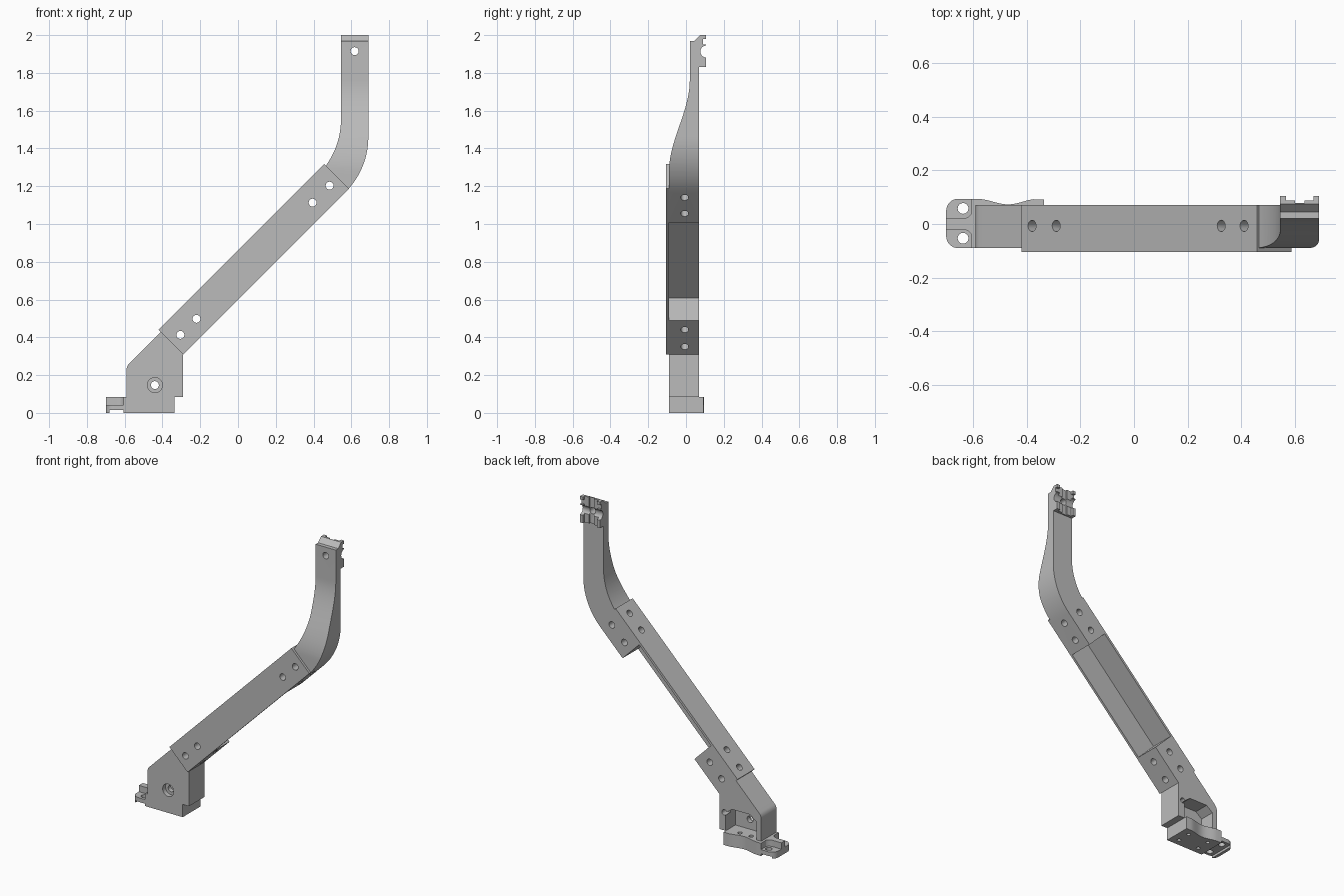
import bpy, bmesh, math
from mathutils import Vector

old = bpy.data.objects.get("Cube")
if old:
    bpy.data.objects.remove(old)

grey = bpy.data.materials.new("light_grey")
grey.use_nodes = True
GREY = (0.5, 0.5, 0.5, 1)
grey.diffuse_color = GREY
grey.node_tree.nodes["Principled BSDF"].inputs["Base Color"].default_value = GREY


def prism(name, pts, axis, lo, hi):
    """Extrude a 2D outline along an axis: x -> (y, z), y -> (x, z), z -> (x, y)."""
    place = {"x": lambda u, v, w: (w, u, v),
             "y": lambda u, v, w: (u, w, v),
             "z": lambda u, v, w: (u, v, w)}[axis]
    bm = bmesh.new()
    face = bm.faces.new([bm.verts.new(place(u, v, lo)) for u, v in pts])
    new = bmesh.ops.extrude_face_region(bm, geom=[face])["geom"]
    move = Vector(place(0, 0, hi - lo))
    bmesh.ops.translate(bm, vec=move, verts=[g for g in new if isinstance(g, bmesh.types.BMVert)])
    bmesh.ops.recalc_face_normals(bm, faces=bm.faces)
    mesh = bpy.data.meshes.new(name)
    bm.to_mesh(mesh)
    bm.free()
    mesh.materials.append(grey)
    obj = bpy.data.objects.new(name, mesh)
    bpy.context.collection.objects.link(obj)
    return obj


def box(name, x, y, z):
    return prism(name, [(x[0], y[0]), (x[1], y[0]), (x[1], y[1]), (x[0], y[1])], "z", *z)


def rod(centre, direction, r, length):
    """Round cutter centred on a point."""
    bpy.ops.mesh.primitive_cylinder_add(vertices=32, radius=r, depth=length, location=centre)
    obj = bpy.context.object
    obj.rotation_euler = Vector(direction).to_track_quat("Z", "Y").to_euler()
    return obj


def combine(obj, other, operation="DIFFERENCE"):
    """Apply a boolean and discard the helper."""
    other.hide_render = True
    bpy.context.view_layer.update()
    mod = obj.modifiers.new("boolean", "BOOLEAN")
    mod.operation, mod.object, mod.solver = operation, other, "EXACT"
    bpy.context.view_layer.objects.active = obj
    bpy.ops.object.modifier_apply(modifier=mod.name)
    bpy.data.objects.remove(other)


def arc(cx, cy, r, a0, a1, n=14):
    return [(cx + r * math.cos(math.radians(a0 + (a1 - a0) * i / n)),
             cy + r * math.sin(math.radians(a0 + (a1 - a0) * i / n))) for i in range(n + 1)]


FRONT, INNER, BACK = -0.105, -0.09, 0.07
UPPER, LOWER, SKIN = 0.86, 0.60, 0.022     # z - x along the two edges of the sloping arm


def along(s, line):
    """Point on the sloping line z - x = line, where x + z = s."""
    return ((s - line) / 2, (s + line) / 2)


# Sloping angle section: front plate and upper plate
S0, S1, GRIP = 0.02, 1.775, 0.36
arm = prism("angle_bar", [along(S0, LOWER), along(S1, LOWER), along(S1, UPPER), along(S0, UPPER)],
            "y", FRONT, BACK)
combine(arm, prism("hollow", [along(S0 - 1, LOWER - 1), along(S1 + 1, LOWER - 1),
                              along(S1 + 1, UPPER - SKIN), along(S0 - 1, UPPER - SKIN)],
                   "y", INNER, BACK + 1))

# Lower connector: upright block with a tongue inside the bar
TOP = UPPER - SKIN
lower = prism("lower_connector",
              [(-0.59, 0.083), (-0.29, 0.083), along(S0, LOWER), along(S0 + GRIP, LOWER),
               along(S0 + GRIP, TOP), along(-0.27, TOP)] + arc(-0.54, 0.227, 0.05, 135, 180, 6),
              "y", INNER, BACK)
combine(lower, prism("pocket", [(-0.555, 0), (-0.335, 0), (-0.335, 0.2), (-0.38, 0.235),
                                (-0.51, 0.235), (-0.555, 0.2)], "y", -0.03, 0.2))
combine(lower, rod((-0.44, 0, 0.147), (0, 1, 0), 0.021, 0.5))
combine(lower, rod((-0.44, INNER, 0.147), (0, 1, 0), 0.04, 0.06))
combine(lower, rod((-0.325, BACK, 0.2), (0, 1, 0), 0.018, 0.1))

# Upper connector: bent strip, thinned towards its upper end
R = 0.41
T = R * math.tan(math.radians(22.5))
XI, XO, TIP = 0.545, 0.69, 1.97
strip = [along(S1 - GRIP, TOP), along(S1 - GRIP, LOWER)]
strip += arc(XO - R, XO + LOWER + T, R, -45, 0)
strip += [(XO, TIP), (XI, TIP)]
strip += arc(XI - R, XI + TOP + T, R, 0, -45)
upper = prism("upper_connector", strip, "y", INNER, BACK)
# S-shaped side profile
sweep = [(INNER, 0.5), (BACK, 0.5), (BACK, 2.1), (0.02, 2.1)]
for i in range(25):
    t = i / 24
    sweep.append((0.02 - 0.11 * t * t * (3 - 2 * t), 1.76 - 0.48 * t))
combine(upper, prism("side_profile", sweep, "x", -1, 1), "INTERSECT")

# Clip on the back of the upper end, with crossed channels
clip = prism("top_clip", [(0.045, 1.83), (0.105, 1.83), (0.105, 2), (0.075, 2), (0.045, TIP)],
             "x", XI, XO)
MID = (XI + XO) / 2
combine(clip, box("upright_channel", (XI + 0.022, XO - 0.022), (0.088, 0.2), (1.7, 2.1)))
combine(clip, box("centre_groove", (MID - 0.018, MID + 0.018), (0.078, 0.2), (1.7, 2.1)))
combine(clip, rod((MID, 0.108, 1.913), (1, 0, 0), 0.032, 0.5))
combine(clip, box("edge_notch", (0, 1), (0.09, 0.2), (1.95, 1.98)))
for part in (upper, clip):
    combine(part, rod((MID, 0.05, 1.915), (0, 1, 0), 0.021, 0.5))

# Screw holes through the bar and both connectors
MIDLINE = (UPPER + LOWER) / 2 - 0.012
for part, front_x, top_x in ((lower, (-0.305, -0.22), (-0.38, -0.29)),
                             (upper, (0.395, 0.485), (0.325, 0.41))):
    for x in front_x:
        for target in (part, arm):
            combine(target, rod((x, 0, x + MIDLINE), (0, 1, 0), 0.021, 0.5))
    for x in top_x:
        for target in (part, arm):
            combine(target, rod((x + 0.065, -0.007, x + UPPER - 0.065), (-1, 0, 1), 0.021, 0.5))

# Base plate with a wavy back edge
edge = [(-0.605, -0.09), (-0.335, -0.09), (-0.335, 0.092), (-0.36, 0.092)]
edge += [(-0.36 - 0.22 * i / 16, 0.083 + 0.01 * math.cos(2 * math.pi * i / 16)) for i in range(1, 17)]
edge += [(-0.605, 0.094)]
base = prism("base_plate", edge, "z", 0, 0.083)
for x in (-0.54, -0.39):
    for y in (-0.045, 0.045):
        combine(base, rod((x, y, 0), (0, 0, 1), 0.012, 0.06))
for x in (-0.5, -0.42):
    combine(base, rod((x, 0.045, 0.083), (0, 0, 1), 0.014, 0.04))

# Mounting ears with a flared middle rib and a foot at the outer edge
outline = [(-0.6, -0.09), (-0.6, 0.094)] + arc(-0.655, 0.049, 0.045, 90, 180, 8) \
    + arc(-0.655, -0.045, 0.045, 180, 270, 8)
ears = prism("mounting_ears", outline, "z", 0, 0.042)
combine(ears, box("underside_recess", (-0.68, -0.605), (-0.2, 0.2), (-0.1, 0.015)))
for y in (-0.053, 0.058):
    combine(ears, rod((-0.637, y, 0.02), (0, 0, 1), 0.02, 0.2))
rib_side = arc(-0.64, 0.06, 0.04, 270, 360, 8)
rib = prism("middle_rib", [(-0.7, 0.02)] + rib_side + [(-0.6, 0.08), (-0.6, -0.08)]
            + [(x, -y) for x, y in reversed(rib_side)] + [(-0.7, -0.02)], "z", 0.03, 0.083)

# Smooth curved faces, keep the edges crisp
bpy.ops.object.select_all(action="DESELECT")
for part in (arm, lower, upper, clip, base, ears, rib):
    part.data.materials.clear()
    part.data.materials.append(grey)
    for poly in part.data.polygons:
        poly.material_index = 0
    part.select_set(True)
bpy.context.view_layer.objects.active = arm
bpy.ops.object.shade_smooth_by_angle(angle=math.radians(30))
